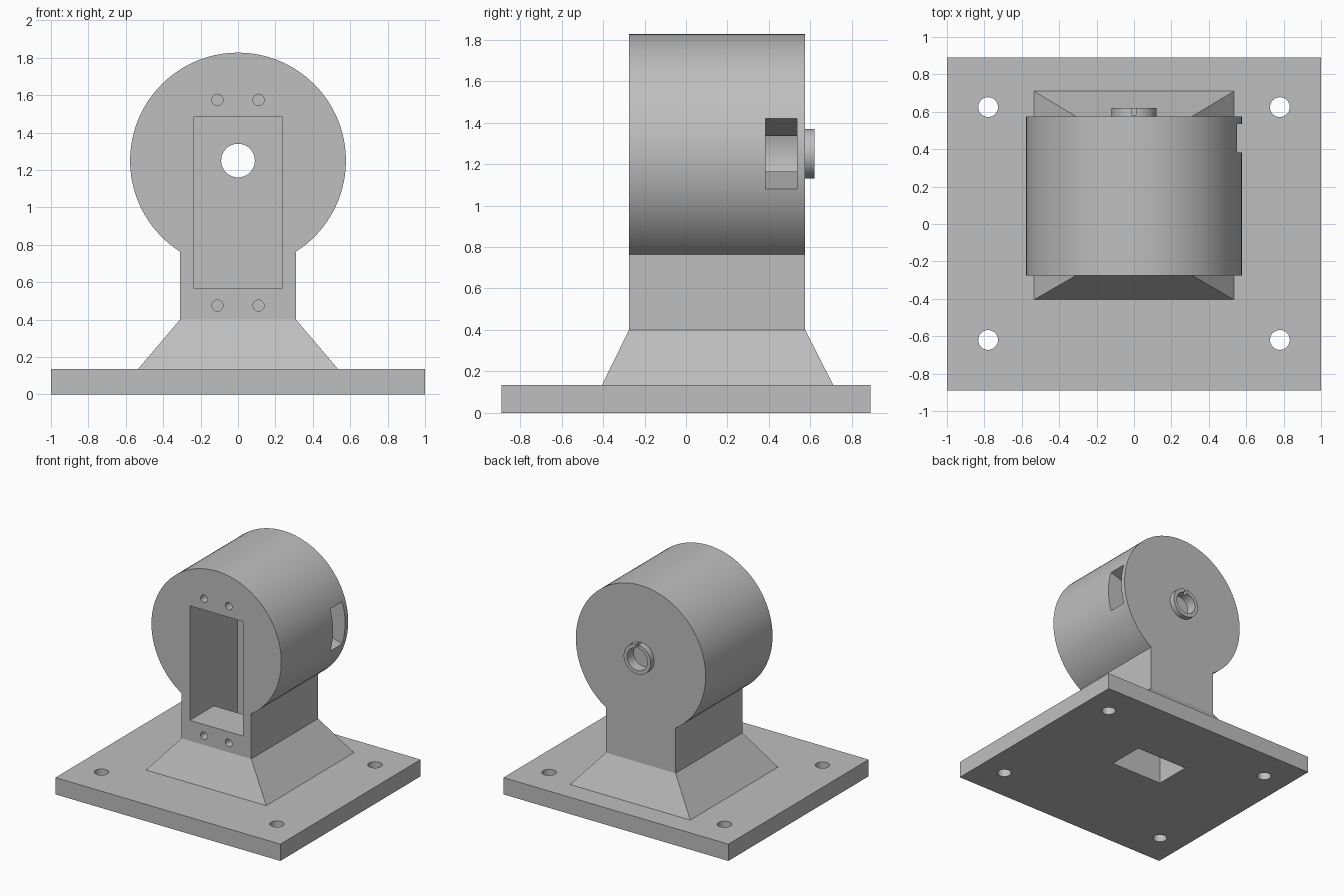
import bpy, bmesh, math
from mathutils import Vector

if "Cube" in bpy.data.objects:
    bpy.data.objects.remove(bpy.data.objects["Cube"], do_unlink=True)

grey = bpy.data.materials.new("light_grey")
grey.use_nodes = True
grey.diffuse_color = (0.52, 0.52, 0.52, 1)
grey.node_tree.nodes["Principled BSDF"].inputs["Base Color"].default_value = grey.diffuse_color

# Where a profile point (a, b) at depth d lands, for each extrusion axis
PLACE = {
    "x": lambda a, b, d: (d, a, b),
    "y": lambda a, b, d: (a, d, b),
    "z": lambda a, b, d: (a, b, d),
}


def arc(a, b, r, start=0.0, end=360.0, n=64):
    """Points on an arc, in degrees; a full circle leaves out the repeated end."""
    steps = n if end - start >= 360 else n - 1
    angles = [math.radians(start + (end - start) * i / steps) for i in range(n)]
    return [(a + r * math.cos(t), b + r * math.sin(t)) for t in angles]


def rect(a0, a1, b0, b1):
    return [(a0, b0), (a1, b0), (a1, b1), (a0, b1)]


def prism(name, points, axis, d0, d1, edit=None):
    """Solid made by extruding a flat profile along an axis."""
    bm = bmesh.new()
    near, far = ([bm.verts.new(PLACE[axis](a, b, d)) for a, b in points] for d in (d0, d1))
    bm.faces.new(near)
    bm.faces.new(far[::-1])
    for i in range(len(points)):
        j = (i + 1) % len(points)
        bm.faces.new((near[j], near[i], far[i], far[j]))
    if edit:
        edit(bm)
    bmesh.ops.recalc_face_normals(bm, faces=bm.faces)
    mesh = bpy.data.meshes.new(name)
    bm.to_mesh(mesh)
    bm.free()
    mesh.materials.append(grey)
    obj = bpy.data.objects.new(name, mesh)
    bpy.context.collection.objects.link(obj)
    return obj


def combine(target, tool, operation):
    """Apply a boolean and discard the tool."""
    tool.hide_render = True
    mod = target.modifiers.new("combine", "BOOLEAN")
    mod.operation, mod.solver, mod.object = operation, "EXACT", tool
    bpy.context.view_layer.objects.active = target
    bpy.ops.object.modifier_apply(modifier=mod.name)
    bpy.data.objects.remove(tool, do_unlink=True)


AXIS_Z, DRUM_R, NECK = 1.25, 0.577, 0.31
FRONT, BACK, BASE_TOP = -0.275, 0.575, 0.135


def flare_foot(bm):
    """Spread the underside of the neck into a sloped foot sunk into the base."""
    bm.normal_update()
    foot = min(bm.faces, key=lambda f: f.calc_center_median().z)
    foot = bmesh.ops.extrude_discrete_faces(bm, faces=[foot])["faces"][0]
    for v in foot.verts:
        v.co = Vector((math.copysign(0.535, v.co.x), -0.405 if v.co.y < 0 else 0.71, BASE_TOP))
    foot = bmesh.ops.extrude_discrete_faces(bm, faces=[foot])["faces"][0]
    bmesh.ops.translate(bm, verts=foot.verts, vec=(0, 0, -0.07))


# Base plate
mount = prism("motor_mount", rect(-1, 1, -0.89, 0.89), "z", 0, BASE_TOP)

# Drum, neck and flared foot
join = math.degrees(math.acos(NECK / DRUM_R))
outline = [(-NECK, 0.4), (NECK, 0.4)] + arc(0, AXIS_Z, DRUM_R, -join, 180 + join, 90)
combine(mount, prism("drum_and_neck", outline, "y", FRONT, BACK, flare_foot), "UNION")

# Collar on the back
combine(mount, prism("collar", arc(0, AXIS_Z, 0.12), "y", 0.55, 0.62), "UNION")

# Front pocket joined to the shaft that leaves through the base
pocket = [(-0.4, 0.565), (0.03, 0.565), (0.03, -0.1), (0.33, -0.1), (0.33, 1.485), (-0.4, 1.485)]
combine(mount, prism("pocket_cutter", pocket, "x", -0.235, 0.235), "DIFFERENCE")

# Hub chamber with a wedge-shaped lever slot on the left side
WEDGE = 17.1
chamber = arc(0, AXIS_Z, 0.288, WEDGE, 360 - WEDGE, 60) + arc(0, AXIS_Z, 0.8, -WEDGE, WEDGE, 2)
combine(mount, prism("slot_cutter", chamber, "y", 0.383, 0.535), "DIFFERENCE")

# Axle bore and the slit in the collar
combine(mount, prism("bore_cutter", arc(0, AXIS_Z, 0.09, n=48), "y", 0.3, 0.7), "DIFFERENCE")
combine(mount, prism("slit_cutter", rect(-0.012, 0.012, AXIS_Z, 1.4), "y", 0.58, 0.7), "DIFFERENCE")

# Screw holes in the front and bolt holes in the base
for side in (-1, 1):
    for z in (0.475, 1.575):
        hole = arc(side * 0.11, z, 0.03, n=24)
        combine(mount, prism("screw_cutter", hole, "y", -0.4, -0.08), "DIFFERENCE")
    for y in (-0.62, 0.625):
        hole = arc(side * 0.78, y, 0.053, n=32)
        combine(mount, prism("bolt_cutter", hole, "z", -0.1, 0.3), "DIFFERENCE")

# Smooth the round walls and keep the edges crisp
bpy.ops.object.select_all(action="DESELECT")
mount.select_set(True)
bpy.context.view_layer.objects.active = mount
bpy.ops.object.shade_smooth_by_angle(angle=math.radians(25))
